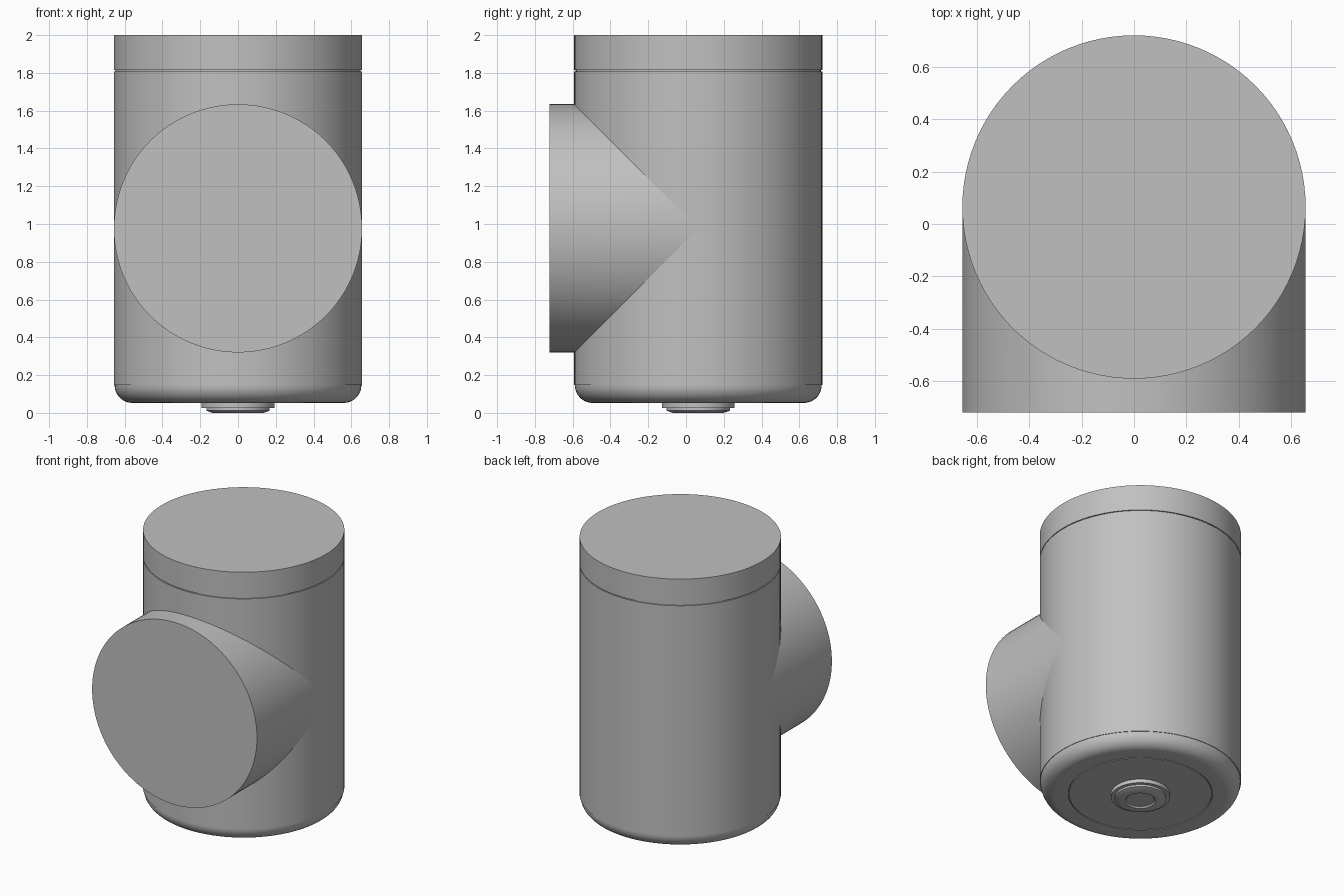
import bpy, bmesh, math
from mathutils import Vector

cube = bpy.data.objects.get("Cube")
if cube:
    bpy.data.objects.remove(cube, do_unlink=True)

R = 0.657          # shared radius of body and side branch
AXIS_Y = 0.065     # vertical axis of the body
BRANCH_Z = 0.977   # height of the branch axis
FRONT_Y = -0.722
SIDES = 96

grey = bpy.data.materials.new("plain_grey")
grey.use_nodes = True
colour = (0.53, 0.53, 0.53, 1)
grey.diffuse_color = colour
grey.node_tree.nodes["Principled BSDF"].inputs["Base Color"].default_value = colour


def finish(name, bm):
    bmesh.ops.recalc_face_normals(bm, faces=bm.faces)
    mesh = bpy.data.meshes.new(name)
    bm.to_mesh(mesh)
    bm.free()
    mesh.materials.append(grey)
    obj = bpy.data.objects.new(name, mesh)
    bpy.context.collection.objects.link(obj)
    bpy.ops.object.select_all(action='DESELECT')
    obj.select_set(True)
    bpy.context.view_layer.objects.active = obj
    bpy.ops.object.shade_smooth_by_angle(angle=math.radians(30))
    return obj


def lathe(name, profile):
    """Spin a (radius, height) profile around the body axis and cap both ends."""
    bm = bmesh.new()
    rings = []
    for r, z in profile:
        ring = []
        for i in range(SIDES):
            a = math.tau * i / SIDES
            ring.append(bm.verts.new((r * math.cos(a), AXIS_Y + r * math.sin(a), z)))
        rings.append(ring)
    for low, high in zip(rings, rings[1:]):
        for i in range(SIDES):
            j = (i + 1) % SIDES
            bm.faces.new((low[i], low[j], high[j], high[i]))
    bm.faces.new(rings[0])
    bm.faces.new(rings[-1])
    return finish(name, bm)


# Main housing
lathe("body", [(R, 0.147), (R, 1.808)])

# Lid, separated from the housing by a fine groove
lathe("lid_groove", [(R - 0.008, 1.80), (R - 0.008, 1.82)])
lathe("lid", [(R, 1.814), (R, 2.0)])

# Rounded base with a fine ring groove underneath
FILLET = 0.093
base = [(0.465, 0.056), (0.465, 0.060), (0.471, 0.060), (0.471, 0.053)]
for k in range(13):
    a = math.pi / 2 * k / 12
    base.append((R - 0.004 - FILLET * (1 - math.sin(a)),
                 0.053 + FILLET * (1 - math.cos(a))))
base.append((R - 0.004, 0.15))
lathe("base", base)
lathe("base_plate", [(0.465, 0.053), (0.465, 0.065)])

# Drain plug with a shallow recess
lathe("drain_flange", [(0.193, 0.026), (0.193, 0.06)])
lathe("drain_plug", [(0.09, 0.010), (0.10, 0.0), (0.135, 0.0),
                     (0.168, 0.012), (0.168, 0.03)])

# Side branch, mitred to meet the body exactly
bm = bmesh.new()
outer, inner = [], []
for i in range(SIDES):
    a = math.tau * i / SIDES
    x, dz = R * math.cos(a), R * math.sin(a)
    outer.append(bm.verts.new(Vector((x, FRONT_Y, BRANCH_Z + dz))))
    inner.append(bm.verts.new(Vector((x, AXIS_Y - abs(dz), BRANCH_Z + dz))))
for i in range(SIDES):
    j = (i + 1) % SIDES
    bm.faces.new((outer[i], outer[j], inner[j], inner[i]))
bm.faces.new(outer)
finish("side_branch", bm)
